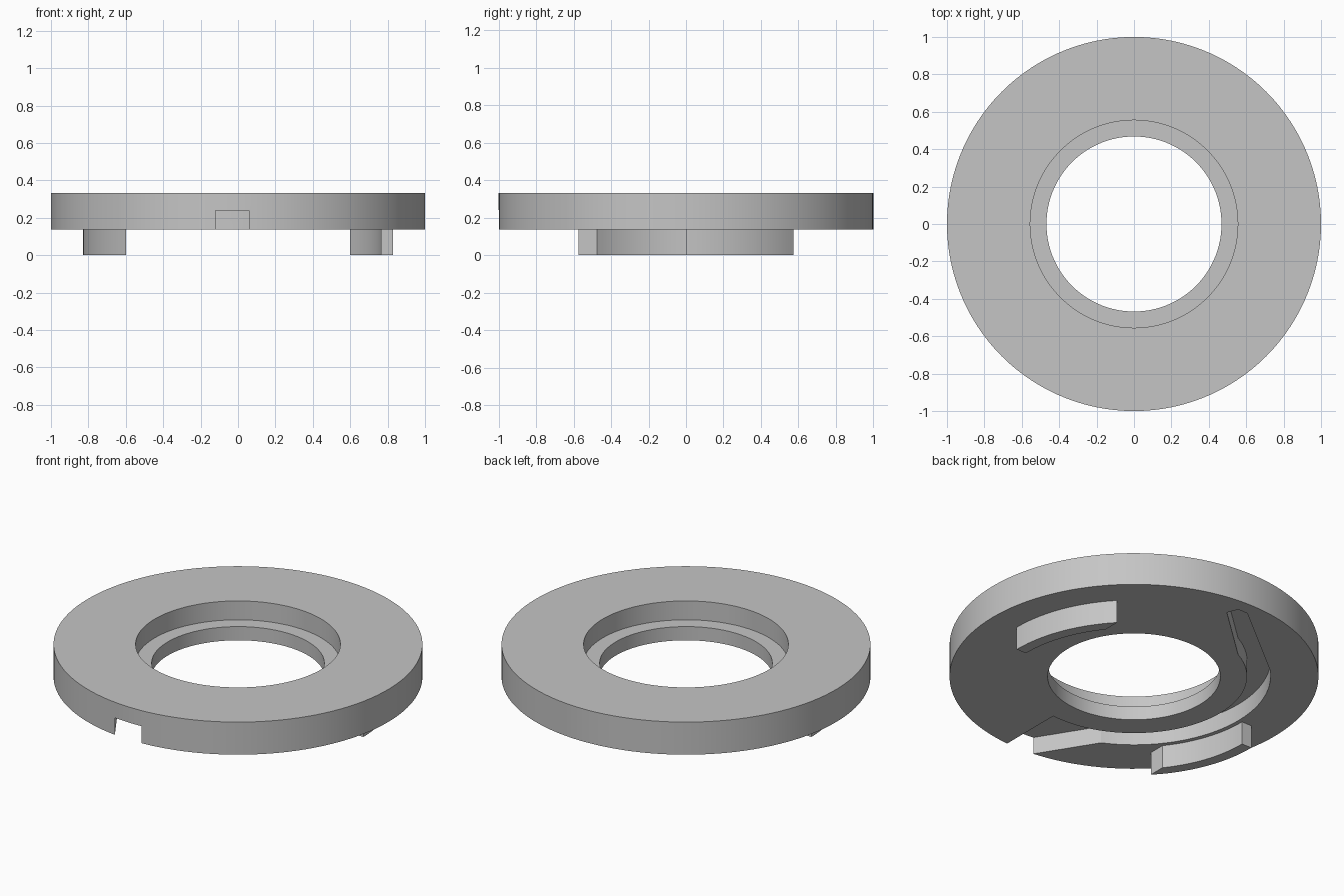
import bpy, bmesh
from math import cos, sin, pi, radians, degrees, acos

TOP, LEDGE, GROOVE, BASE = 0.333, 0.22, 0.24, 0.138
OUTER_R, BORE_R, HOLE_R = 1.0, 0.555, 0.468

cube = bpy.data.objects.get("Cube")
if cube:
    bpy.data.objects.remove(cube, do_unlink=True)

grey = bpy.data.materials.new("matte_grey")
grey.use_nodes = True
grey.diffuse_color = (0.56, 0.56, 0.56, 1)
grey.node_tree.nodes["Principled BSDF"].inputs["Base Color"].default_value = grey.diffuse_color


def finish(bm, name):
    bmesh.ops.recalc_face_normals(bm, faces=bm.faces)
    mesh = bpy.data.meshes.new(name)
    bm.to_mesh(mesh)
    bm.free()
    mesh.materials.append(grey)
    obj = bpy.data.objects.new(name, mesh)
    bpy.context.collection.objects.link(obj)
    return obj


def arc(radius, start, end, steps):
    angles = [radians(start + (end - start) * i / steps) for i in range(steps + 1)]
    return [(radius * cos(a), radius * sin(a)) for a in angles]


def prism(name, outline, low, high):
    bm = bmesh.new()
    face = bm.faces.new([bm.verts.new((x, y, low)) for x, y in outline])
    result = bmesh.ops.extrude_face_region(bm, geom=[face])
    verts = [g for g in result["geom"] if isinstance(g, bmesh.types.BMVert)]
    bmesh.ops.translate(bm, verts=verts, vec=(0, 0, high - low))
    return finish(bm, name)


def lathe(name, profile, steps):
    bm = bmesh.new()
    verts = [bm.verts.new((r, 0, z)) for r, z in profile]
    edges = [bm.edges.new((verts[i - 1], verts[i])) for i in range(len(verts))]
    bmesh.ops.spin(bm, geom=verts + edges, cent=(0, 0, 0), axis=(0, 0, 1),
                   angle=2 * pi, steps=steps, use_merge=True)
    bmesh.ops.remove_doubles(bm, verts=bm.verts, dist=0.0001)
    return finish(bm, name)


def smooth(obj):
    bpy.ops.object.select_all(action="DESELECT")
    obj.select_set(True)
    bpy.context.view_layer.objects.active = obj
    bpy.ops.object.shade_smooth_by_angle(angle=radians(20))


# Ring with a stepped bore
ring = lathe("ring", [(HOLE_R, BASE), (OUTER_R, BASE), (OUTER_R, TOP),
                      (BORE_R, TOP), (BORE_R, LEDGE), (HOLE_R, LEDGE)], 120)

# Groove in the underside: open at the front, curved round the hole, closed at the back
path = [(0.06, -1.1)]
path += arc(0.613, 275.6, 117, 40)
path += [(0.06, 0.855), (0.035, 0.92), (-0.03, 0.92)]
path += arc(0.74, 134, 244, 32)
path += [(-0.12, -0.993), (-0.12, -1.1)]
cutter = prism("groove_cutter", path, 0.05, GROOVE)

cut = ring.modifiers.new("groove", "BOOLEAN")
cut.operation = "DIFFERENCE"
cut.solver = "EXACT"
cut.object = cutter
bpy.context.view_layer.objects.active = ring
bpy.ops.object.modifier_apply(modifier=cut.name)
bpy.data.objects.remove(cutter, do_unlink=True)
smooth(ring)

# Two curved feet, half a turn apart, each trimmed flat at one end
foot_out, foot_in, trim = 0.83, 0.765, 0.6
outline = arc(foot_out, 0, degrees(acos(trim / foot_out)), 14)
outline += arc(foot_in, degrees(acos(trim / foot_in)), 0, 14)
for name, side in (("right_foot", -1), ("left_foot", 1)):
    foot = prism(name, [(side * x, side * y) for x, y in outline], 0, BASE)
    smooth(foot)
